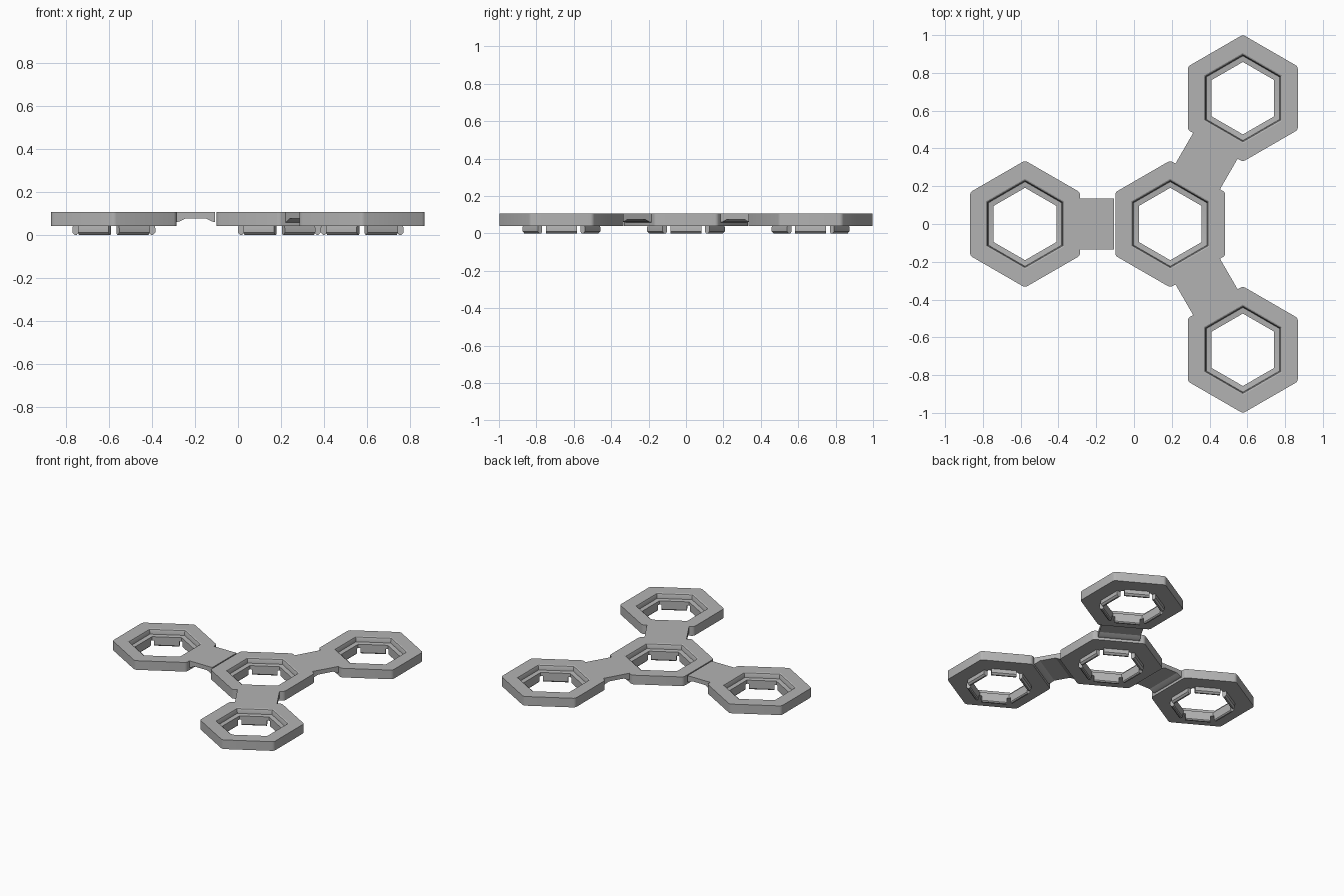
import bpy, bmesh, math
from math import cos, sin, radians
from mathutils import Matrix, Vector

cube = bpy.data.objects.get("Cube")
if cube:
    bpy.data.objects.remove(cube)

grey = bpy.data.materials.new("plain grey")
grey.use_nodes = True
colour = (0.45, 0.45, 0.45, 1)
grey.diffuse_color = colour
grey.node_tree.nodes["Principled BSDF"].inputs["Base Color"].default_value = colour

APOTHEM, TOP, BASE = 0.291, 0.105, 0.04
SPACING = 0.769
HUB = Vector((0.192, 0, 0))


def finish(bm, name, matrix, angle=25):
    bmesh.ops.recalc_face_normals(bm, faces=bm.faces)
    mesh = bpy.data.meshes.new(name)
    bm.to_mesh(mesh)
    bm.free()
    mesh.materials.append(grey)
    obj = bpy.data.objects.new(name, mesh)
    bpy.context.collection.objects.link(obj)
    obj.matrix_world = matrix
    bpy.ops.object.select_all(action='DESELECT')
    obj.select_set(True)
    bpy.context.view_layer.objects.active = obj
    bpy.ops.object.shade_smooth_by_angle(angle=radians(angle))
    return obj


def hex_loop(bm, apothem, z, rounding):
    # Hexagon pointing along y, each corner drawn as a short arc
    verts = []
    for corner in range(6):
        mid = radians(30 + 60 * corner)
        reach = (apothem - rounding) / cos(radians(30))
        for step in (-30, -10, 10, 30):
            a = mid + radians(step)
            verts.append(bm.verts.new((reach * cos(mid) + rounding * cos(a),
                                       reach * sin(mid) + rounding * sin(a), z)))
    return verts


def ring(name, matrix):
    bm = bmesh.new()
    # apothem, height, corner rounding around the closed section
    section = [(APOTHEM, BASE, 0.025), (APOTHEM, TOP, 0.025),
               (0.207, TOP, 0), (0.200, 0.101, 0), (0.196, 0.092, 0),
               (0.194, 0.07, 0), (0.166, 0.066, 0), (0.166, BASE, 0)]
    loops = [hex_loop(bm, *row) for row in section]
    for i, low in enumerate(loops):
        high = loops[(i + 1) % len(loops)]
        for j in range(len(low)):
            k = (j + 1) % len(low)
            bm.faces.new((low[j], low[k], high[k], high[j]))
    bmesh.ops.remove_doubles(bm, verts=bm.verts, dist=0.0001)
    finish(bm, name, matrix)


def extrude_section(section, start, end, along):
    # Sweep a closed section (u, z) along the x or y axis
    bm = bmesh.new()
    place = (lambda u, z, t: (u, t, z)) if along == 'y' else (lambda u, z, t: (t, u, z))
    verts = [bm.verts.new(place(u, z, start)) for u, z in section]
    face = bm.faces.new(verts)
    new = bmesh.ops.extrude_face_region(bm, geom=[face])["geom"]
    shift = Vector(place(0, 0, end - start))
    bmesh.ops.translate(bm, vec=shift, verts=[v for v in new if isinstance(v, bmesh.types.BMVert)])
    return bm


def clips(name, matrix):
    # Six tabs hanging below the rim of the opening
    section = [(0.166, 0.05), (0.166, 0.007), (0.172, 0), (0.182, 0),
               (0.193, 0.011), (0.193, 0.03), (0.188, 0.05)]
    for i in range(6):
        bm = extrude_section(section, -0.082, 0.082, 'y')
        finish(bm, f"{name}_{i + 1}", matrix @ Matrix.Rotation(radians(60 * i), 4, 'Z'))


def connector(name, matrix, end):
    # Flush on top, arched underneath
    near = APOTHEM - 0.004
    far = SPACING - near if end is None else end
    a, b = APOTHEM, min(far, SPACING - APOTHEM)
    section = [(near, TOP), (near, 0.058), (a, 0.058), (a + 0.015, 0.062), (a + 0.04, 0.075),
               (b - 0.04, 0.075), (b - 0.015, 0.062), (b, 0.058)]
    section += [(far, 0.058), (far, TOP)] if far > b else [(b, TOP)]
    finish(extrude_section(section, -0.136, 0.136, 'y'), name, matrix)


# Hub
hub = Matrix.Translation(HUB)
ring("hub_ring", hub)
clips("hub_clip", hub)

# Three arms; the connector on the right side stops short of the hub
for name, angle, end in (("left_back", 60, None), ("left_front", -60, None),
                         ("right", 180, SPACING - APOTHEM - 0.008)):
    turn = Matrix.Rotation(radians(angle), 4, 'Z')
    frame = hub @ turn @ Matrix.Translation((SPACING, 0, 0))
    ring(name + "_ring", frame)
    clips(name + "_clip", frame)
    connector(name + "_connector", frame @ Matrix.Rotation(math.pi, 4, 'Z'), end)
